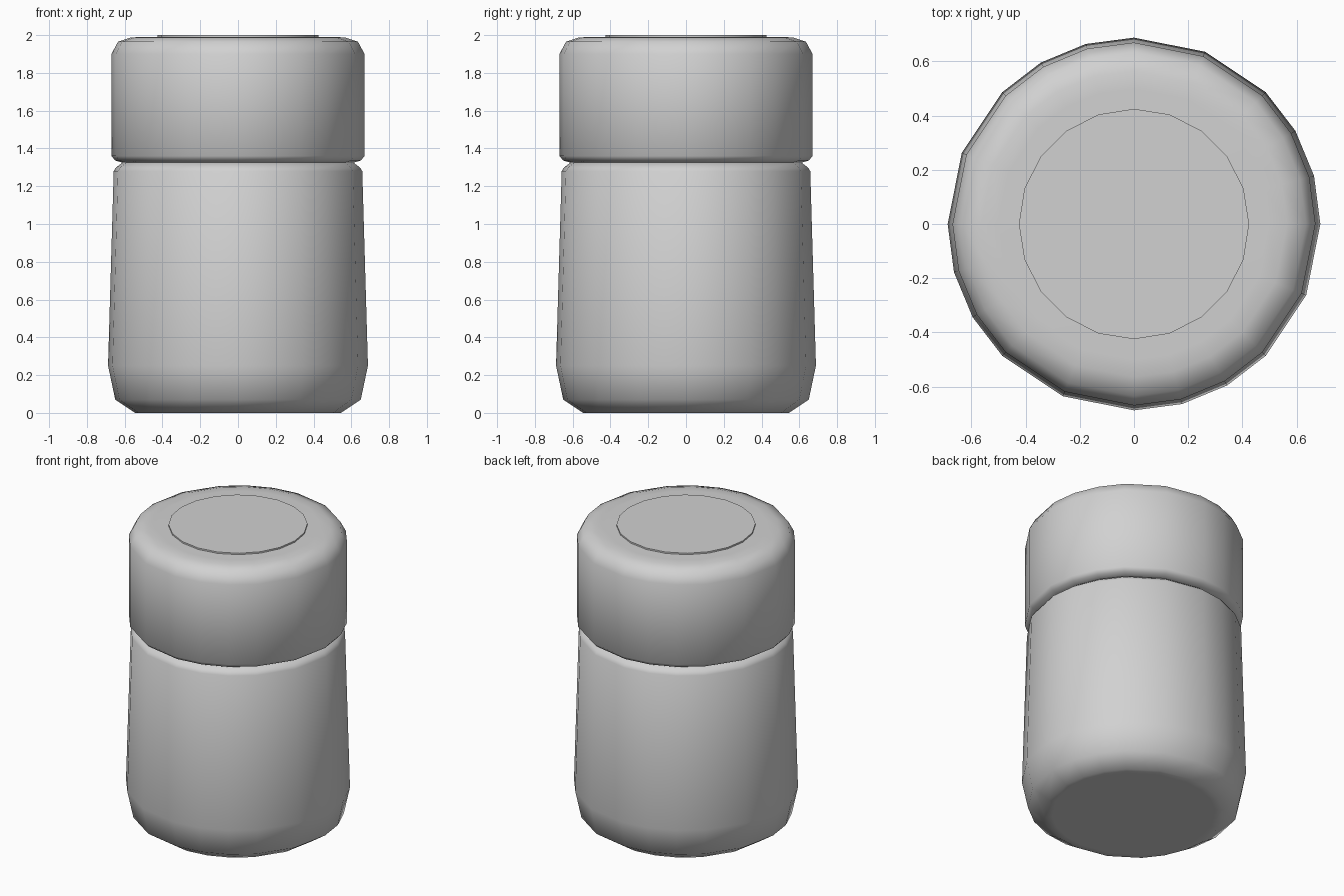
import bpy, bmesh, math

if "Cube" in bpy.data.objects:
    bpy.data.objects.remove(bpy.data.objects["Cube"])

grey = bpy.data.materials.new("light grey")
grey.use_nodes = True
colour = (0.64, 0.64, 0.64, 1)
grey.diffuse_color = colour
grey.node_tree.nodes["Principled BSDF"].inputs["Base Color"].default_value = colour


def lathe(name, profile, angles):
    """Turn a (radius, height) profile, listed bottom to top, about z and cap both ends."""
    bm = bmesh.new()
    rings = []
    for r, z in profile:
        rings.append([bm.verts.new((r * math.cos(a), r * math.sin(a), z)) for a in angles])
    n = len(angles)
    for low, high in zip(rings, rings[1:]):
        for i in range(n):
            j = (i + 1) % n
            bm.faces.new((low[i], low[j], high[j], high[i]))
    bm.faces.new(rings[0][::-1])
    bm.faces.new(rings[-1])
    mesh = bpy.data.meshes.new(name)
    bm.to_mesh(mesh)
    bm.free()
    mesh.materials.append(grey)
    obj = bpy.data.objects.new(name, mesh)
    bpy.context.collection.objects.link(obj)
    bpy.ops.object.select_all(action='DESELECT')
    obj.select_set(True)
    bpy.context.view_layer.objects.active = obj
    bpy.ops.object.shade_smooth_by_angle(angle=math.radians(52))
    return obj


# Slightly uneven facets repeat in each quarter of the jar
uneven = [math.radians(90 * q + a) for q in range(4) for a in (0, 15, 30, 45, 67.5)]
even = [math.tau * i / 20 for i in range(20)]

# Tapered jar with a rounded foot and shoulder
lathe("jar_body", [(0.5, 0), (0.545, 0), (0.65, 0.07), (0.688, 0.25),
                   (0.658, 1.28), (0.645, 1.3), (0.61, 1.326)], uneven)

# Lid with a narrow chamfer below and a rounded top edge
lathe("lid", [(0.61, 1.324), (0.65, 1.336), (0.67, 1.36), (0.67, 1.9),
              (0.635, 1.965), (0.565, 1.988), (0.5, 1.99)], uneven)

# Thin disc on the lid
lathe("lid_disc", [(0.425, 1.985), (0.425, 2.0)], even)
